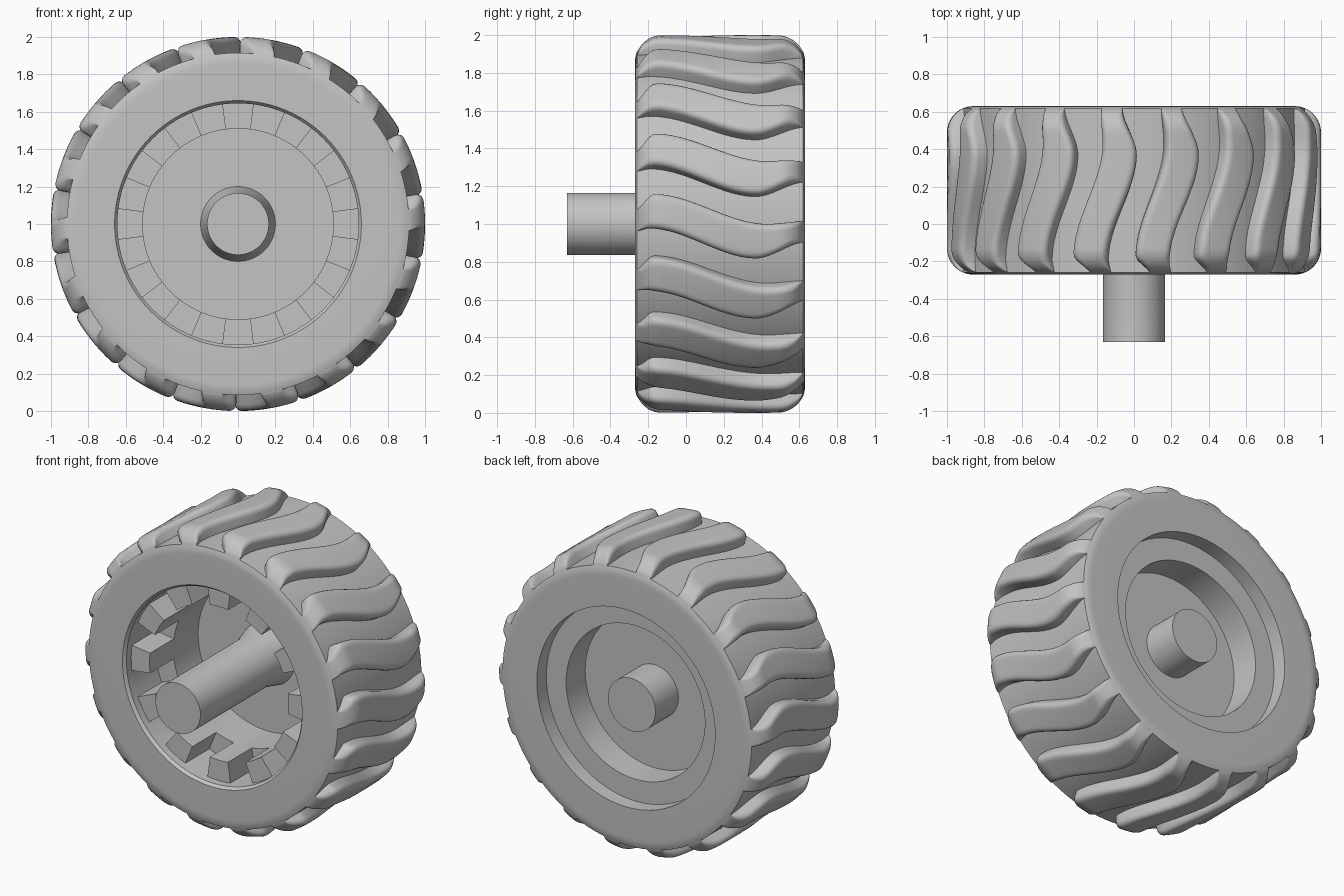
import bpy, bmesh, math

old = bpy.data.objects.get("Cube")
if old:
    bpy.data.objects.remove(old, do_unlink=True)

grey = bpy.data.materials.new("plain_grey")
grey.use_nodes = True
colour = (0.55, 0.55, 0.55, 1)
grey.diffuse_color = colour
grey.node_tree.nodes["Principled BSDF"].inputs["Base Color"].default_value = colour

FRONT, BACK = -0.27, 0.63      # tyre side walls
ROUND = 0.14                   # shoulder radius
GROOVE = 0.915                 # groove floor radius
TREADS, TEETH = 18, 12


def polar(r, angle, y):
    return (r * math.cos(angle), y, 1 + r * math.sin(angle))


def finish(name, bm, sharp=32):
    bmesh.ops.remove_doubles(bm, verts=bm.verts, dist=0.00001)
    bmesh.ops.recalc_face_normals(bm, faces=bm.faces)
    mesh = bpy.data.meshes.new(name)
    bm.to_mesh(mesh)
    bm.free()
    mesh.materials.append(grey)
    obj = bpy.data.objects.new(name, mesh)
    bpy.context.collection.objects.link(obj)
    bpy.ops.object.select_all(action='DESELECT')
    obj.select_set(True)
    bpy.context.view_layer.objects.active = obj
    bpy.ops.object.shade_smooth_by_angle(angle=math.radians(sharp))
    return obj


def lathe(name, profile, closed=False, steps=96):
    """Spin a (radius, y) profile about the wheel axis."""
    bm = bmesh.new()
    verts = [bm.verts.new(polar(r, 0, y)) for r, y in profile]
    edges = [bm.edges.new(pair) for pair in zip(verts, verts[1:])]
    if closed:
        edges.append(bm.edges.new((verts[-1], verts[0])))
    bmesh.ops.spin(bm, geom=verts + edges, cent=(0, 0, 1), axis=(0, 1, 0),
                   angle=math.tau, steps=steps)
    return finish(name, bm)


def ease(keys, y):
    """Smooth curve through (y, value) keys."""
    for (y0, a), (y1, b) in zip(keys, keys[1:]):
        if y <= y1:
            t = max(0, (y - y0) / (y1 - y0))
            return a + (b - a) * t * t * (3 - 2 * t)
    return keys[-1][1]


# Outer outline of the tyre: rounded shoulder, flat crown, rounded shoulder
start = math.asin((GROOVE - 1 + ROUND) / ROUND)
arc = [start + (math.pi / 2 - start) * i / 10 for i in range(11)]
shoulder = [(1 - ROUND + ROUND * math.sin(a), ROUND * (1 - math.cos(a))) for a in arc]
outline = [(r, FRONT + d) for r, d in shoulder]
inner_width = BACK - FRONT - 2 * ROUND
outline += [(1, FRONT + ROUND + inner_width * i / 24) for i in range(1, 24)]
outline += [(r, BACK - d) for r, d in reversed(shoulder)]

# Tyre carcass
side = [(1 - ROUND + ROUND * math.sin(start * i / 4),
         ROUND * (1 - math.cos(start * i / 4))) for i in range(5)]
lathe("tyre", [(0.66, FRONT)] + [(r, FRONT + d) for r, d in side]
      + [(r, BACK - d) for r, d in reversed(side)] + [(0.66, BACK)], closed=True)

# Wavy tread bars with rounded edges
lower_edge = [(FRONT, -0.015), (-0.19, 0), (0.37, -0.165), (BACK, -0.08)]
upper_edge = [(FRONT, 0.105), (-0.17, 0.19), (0.43, 0.025), (BACK, 0.04)]
quarter = [math.pi / 2 * i / 4 for i in range(5)]
bm = bmesh.new()
for n in range(TREADS):
    base = -0.025 + math.tau * n / TREADS
    rows = []
    for r, y in outline:
        lo, hi = base + ease(lower_edge, y), base + ease(upper_edge, y)
        f = min(0.035, 0.5 * (r - GROOVE) + 0.001)
        half = [(0, 0.9)] + [(f - f * math.cos(q), r - f + f * math.sin(q))
                             for q in quarter]
        section = [(lo + a, q) for a, q in half]
        section += [(lo + (hi - lo) * k / 4, r) for k in (1, 2, 3)]
        section += [(hi - a, q) for a, q in reversed(half)]
        rows.append([bm.verts.new(polar(q, a, y)) for a, q in section])
    for one, two in zip(rows, rows[1:]):
        for i in range(len(one) - 1):
            bm.faces.new((one[i], one[i + 1], two[i + 1], two[i]))
    bm.faces.new(rows[0])
    bm.faces.new(rows[-1])
finish("tread_bars", bm, 45)

# Rim with stepped recesses on both sides and a closed web
lathe("rim", [(0, 0.31), (0.51, 0.31), (0.51, 0.05), (0.645, 0.05), (0.645, -0.25),
              (0.66, FRONT), (0.66, BACK), (0.655, BACK), (0.655, 0.53),
              (0.51, 0.53), (0.51, 0.33), (0, 0.33)])

# Axle with flared foot, and the short boss behind
lathe("axle", [(0, -0.63), (0.165, -0.63), (0.165, 0.17), (0.2, 0.31), (0, 0.31)])
lathe("back_boss", [(0, 0.33), (0.175, 0.33), (0.175, 0.57), (0, 0.57)])

# Ring of teeth inside the front of the rim
bm = bmesh.new()
for n in range(TEETH):
    mid = math.pi / 2 + math.tau * n / TEETH
    angles = [mid + math.radians(7.5) * (k / 2 - 1) for k in range(5)]
    loop = [(0.51, a) for a in angles] + [(0.65, a) for a in reversed(angles)]
    front = [bm.verts.new(polar(r, a, -0.2)) for r, a in loop]
    back = [bm.verts.new(polar(r, a, 0.06)) for r, a in loop]
    bm.faces.new(front)
    bm.faces.new(back)
    for i in range(len(loop)):
        j = (i + 1) % len(loop)
        bm.faces.new((front[i], front[j], back[j], back[i]))
finish("rim_teeth", bm)
